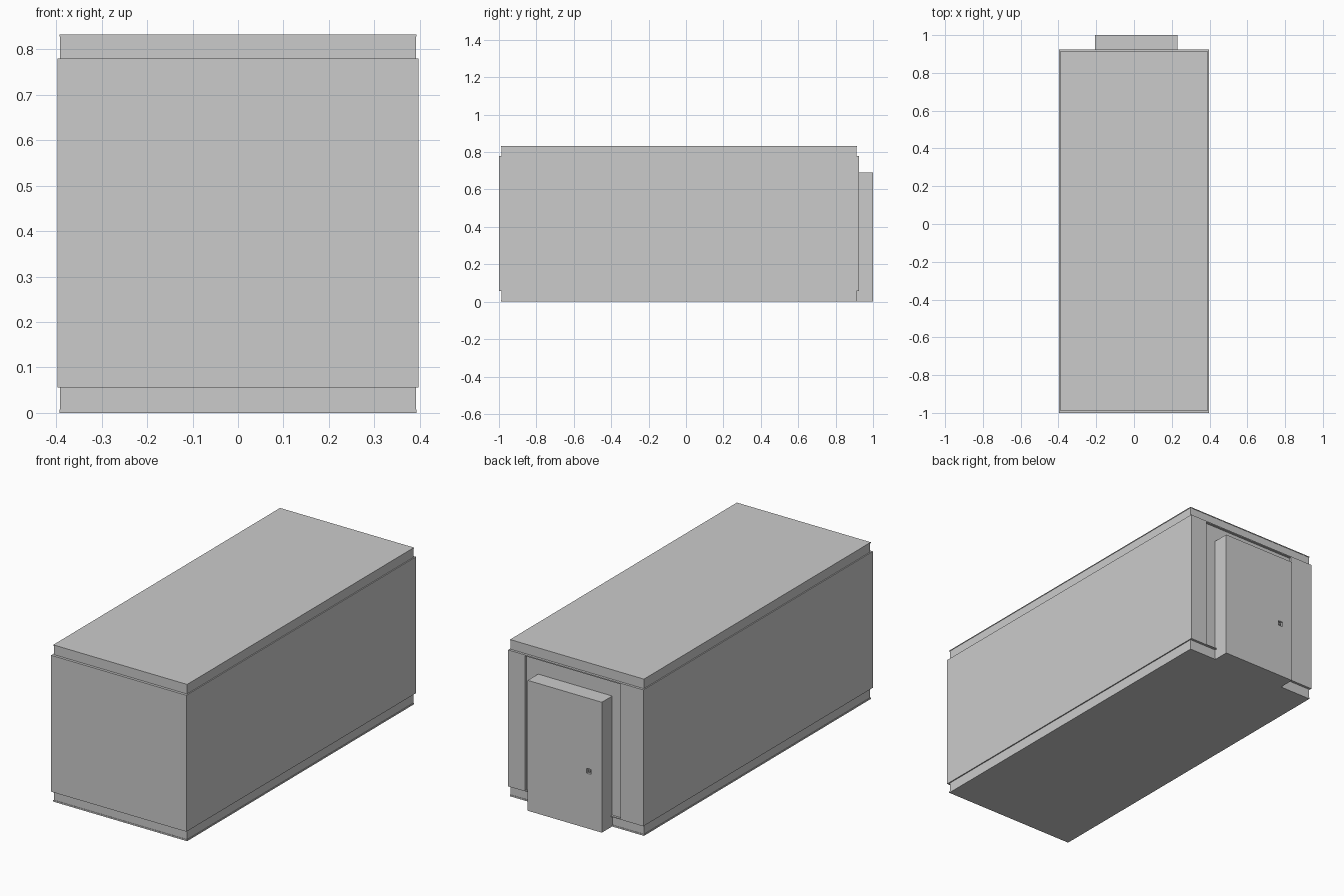
import bpy
import bmesh

if "Cube" in bpy.data.objects:
    bpy.data.objects.remove(bpy.data.objects["Cube"])


def box(name, x0, x1, y0, y1, z0, z1):
    """Axis-aligned box given by its limits."""
    bm = bmesh.new()
    bmesh.ops.create_cube(bm, size=1)
    for v in bm.verts:
        v.co = (x1 if v.co.x > 0 else x0,
                y1 if v.co.y > 0 else y0,
                z1 if v.co.z > 0 else z0)
    mesh = bpy.data.meshes.new(name)
    bm.to_mesh(mesh)
    bm.free()
    obj = bpy.data.objects.new(name, mesh)
    bpy.context.collection.objects.link(obj)
    return obj


def cut(target, cutter):
    """Subtract a hidden cutter from the target."""
    mod = target.modifiers.new("cut", "BOOLEAN")
    mod.operation = "DIFFERENCE"
    mod.solver = "EXACT"
    mod.object = cutter
    cutter.hide_render = True
    cutter.display_type = "WIRE"
    cutter.hide_set(True)


W, Y0, Y1, H = 0.397, -1.0, 0.925, 0.832   # wall half width, ends, height
Z0, Z1 = 0.056, 0.78                       # wall panel bottom and top
RW, RY0, RY1 = 0.393, -0.988, 0.914        # rail half width and ends

# Insulated wall body, with a shallow recess in the back for the door panel
body = box("wall_body", -W, W, Y0, Y1, Z0, Z1)
recess = box("door_panel_recess_cutter", -0.263, 0.297, 0.913, 0.96, Z0 + 0.004, Z1 - 0.006)
cut(body, recess)

# Inset rails along the bottom and top, each closed by a thin plate
i = 0.002
box("floor_rail", -RW + i, RW - i, RY0 + i, RY1 - i, 0.008, Z0)
box("floor_plate", -RW, RW, RY0, RY1, 0.0, 0.008)
box("roof_rail", -RW + i, RW - i, RY0 + i, RY1 - i, Z1, H - 0.004)
box("roof_plate", -RW, RW, RY0, RY1, H - 0.004, H)

# Thick door block on the back, faced with a thin leaf
DX0, DX1, DZ = -0.206, 0.229, 0.692
box("door_block", DX0, DX1, 0.90, 0.985, 0.0, DZ)
leaf = box("door_leaf", DX0, DX1, 0.985, 1.0, 0.0, DZ)

# Small square latch pocket with a latch inside
lx, lz = -0.13, 0.305
pocket = box("latch_pocket_cutter", lx - 0.013, lx + 0.013, 0.988, 1.02, lz - 0.013, lz + 0.013)
cut(leaf, pocket)
box("latch", lx - 0.005, lx + 0.005, 0.987, 0.998, lz - 0.005, lz + 0.005)
